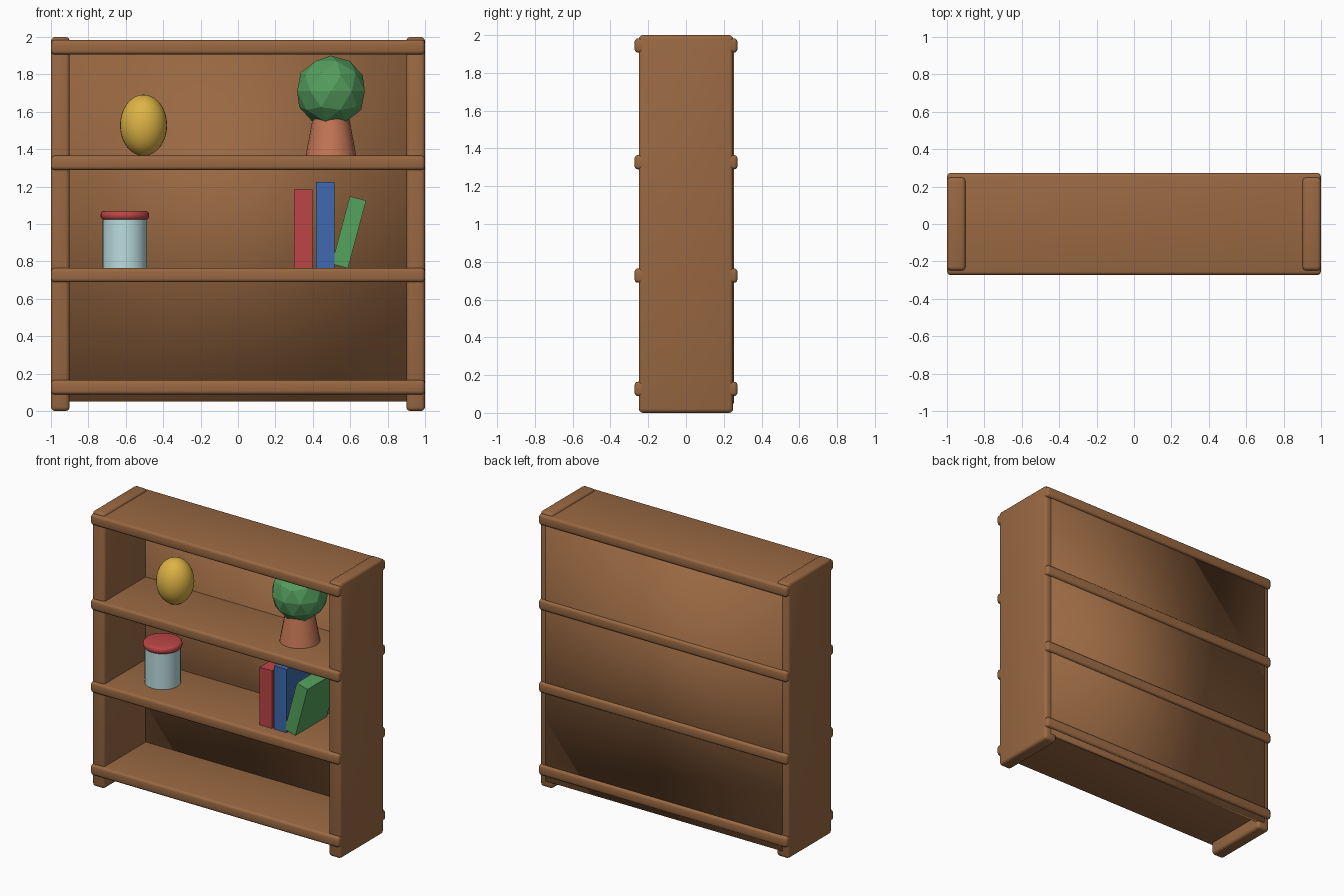
import bpy
from math import radians

cube = bpy.data.objects.get("Cube")
if cube:
    bpy.data.objects.remove(cube, do_unlink=True)


def material(name, r, g, b):
    m = bpy.data.materials.new(name)
    m.use_nodes = True
    m.diffuse_color = (r, g, b, 1)
    m.node_tree.nodes["Principled BSDF"].inputs["Base Color"].default_value = (r, g, b, 1)
    return m


wood = material("wood", 0.32, 0.14, 0.055)
gold = material("gold", 0.72, 0.45, 0.06)
leaf = material("leaf_green", 0.09, 0.34, 0.11)
clay = material("terracotta", 0.55, 0.18, 0.09)
red = material("red", 0.5, 0.06, 0.06)
blue = material("blue", 0.05, 0.14, 0.42)
green = material("book_green", 0.09, 0.36, 0.11)
glass = material("pale_glass", 0.5, 0.72, 0.74)


def finish(name, mat, bevel=0, segments=3, smooth=True):
    """Name and colour the active object, round its edges and set shading."""
    ob = bpy.context.object
    ob.name = name
    ob.data.materials.append(mat)
    if bevel:
        mod = ob.modifiers.new("rounding", "BEVEL")
        mod.width, mod.segments = bevel, segments
        mod.limit_method = "ANGLE"
        bpy.ops.object.modifier_apply(modifier=mod.name)
    if smooth:
        bpy.ops.object.shade_smooth_by_angle(angle=radians(40))
    return ob


def box(name, mat, centre, size, bevel=0, tilt=0, smooth=True):
    bpy.ops.mesh.primitive_cube_add(size=1, location=centre)
    ob = bpy.context.object
    ob.scale = size
    bpy.ops.object.transform_apply(location=False, rotation=False, scale=True)
    ob.rotation_euler.y = radians(tilt)
    return finish(name, mat, bevel, smooth=smooth)


# Upright sides
for side, x in (("left", 0.95), ("right", -0.95)):
    box(side + "_side", wood, (x, 0, 1), (0.1, 0.5, 2), 0.022)

# Horizontal boards
boards = {"bottom_shelf": 0.127, "lower_shelf": 0.727, "upper_shelf": 1.327, "top_board": 1.945}
for name, z in boards.items():
    box(name, wood, (0, 0, z), (1.998, 0.545, 0.076), 0.018)

# Back panel, softly shaded across its whole face
box("back_panel", wood, (0, 0.24, 1), (1.9, 0.03, 1.9), smooth=False)
bpy.ops.object.shade_smooth()

# Ornamental egg
bpy.ops.mesh.primitive_uv_sphere_add(segments=32, ring_count=16, location=(-0.505, 0, 1.528))
bpy.context.object.scale = (0.126, 0.126, 0.164)
finish("egg_ornament", gold)

# Potted plant
bpy.ops.mesh.primitive_cone_add(vertices=16, radius1=0.135, radius2=0.098, depth=0.2,
                                location=(0.497, 0, 1.465))
finish("plant_pot", clay)
bpy.ops.mesh.primitive_ico_sphere_add(subdivisions=2, radius=0.19, location=(0.497, 0, 1.71))
finish("plant_foliage", leaf, smooth=False)

# Jar and lid
bpy.ops.mesh.primitive_cylinder_add(vertices=32, radius=0.119, depth=0.27, location=(-0.605, 0, 0.9))
finish("jar_body", glass)
bpy.ops.mesh.primitive_cylinder_add(vertices=32, radius=0.13, depth=0.048, location=(-0.605, 0, 1.046))
finish("jar_lid", red, 0.02)

# Books, the last one leaning
box("red_book", red, (0.349, 0, 0.974), (0.1, 0.36, 0.42), smooth=False)
box("blue_book", blue, (0.466, 0, 0.995), (0.1, 0.36, 0.46), smooth=False)
box("green_book", green, (0.593, 0, 0.956), (0.09, 0.36, 0.375), tilt=15, smooth=False)
